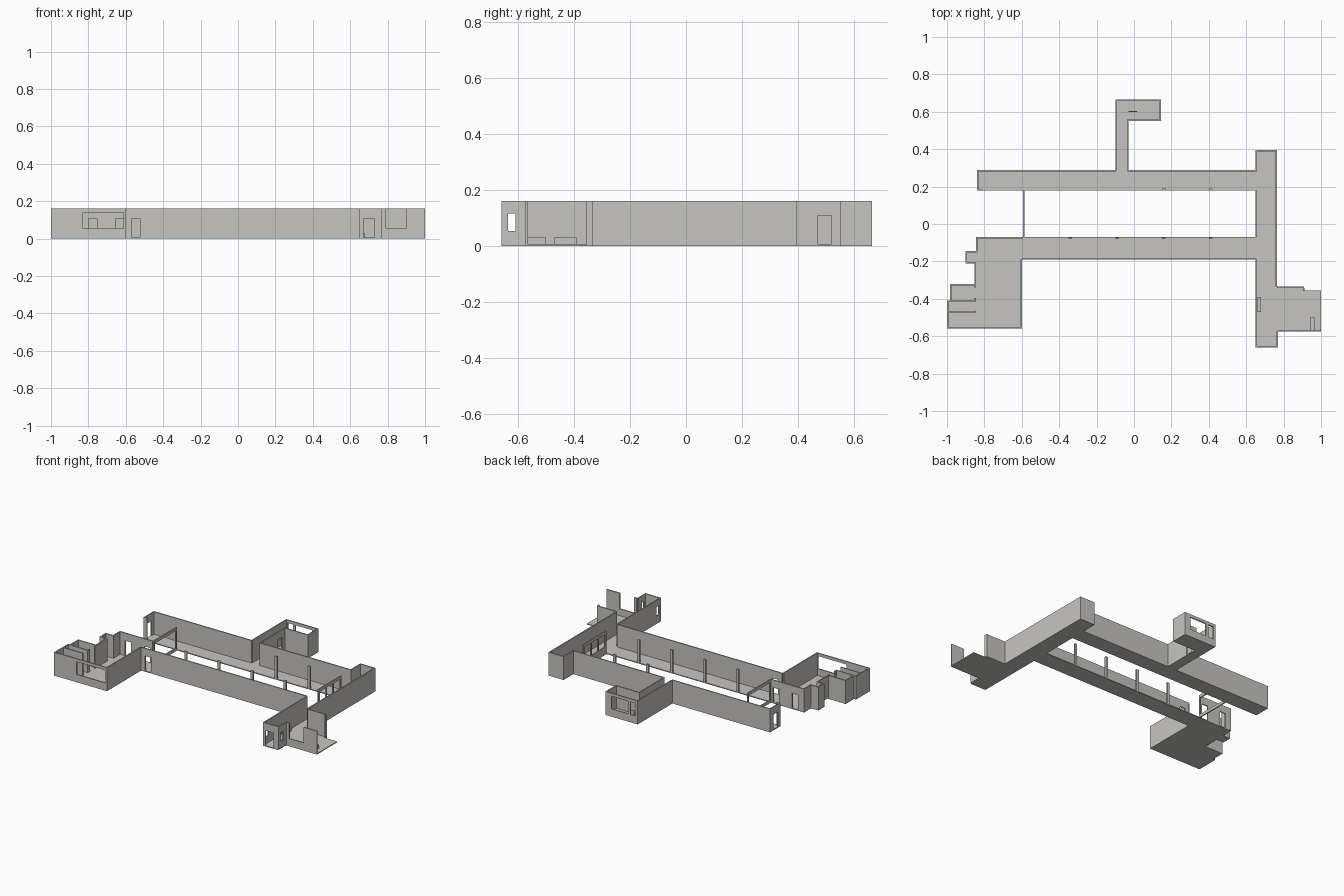
import bpy, bmesh
from mathutils import Matrix, Vector

if "Cube" in bpy.data.objects:
    bpy.data.objects.remove(bpy.data.objects["Cube"])

HEIGHT, SLAB, THICK = 0.16, 0.006, 0.008

stone = bpy.data.materials.new("warm_grey")
stone.use_nodes = True
colour = (0.57, 0.56, 0.53, 1)
stone.diffuse_color = colour
stone.node_tree.nodes["Principled BSDF"].inputs["Base Color"].default_value = colour


def boxes(name, parts):
    """One object from boxes given as (x0, x1, y0, y1, z0, z1)."""
    bm = bmesh.new()
    for x0, x1, y0, y1, z0, z1 in parts:
        centre = Vector((x0 + x1, y0 + y1, z0 + z1)) / 2
        size = Matrix.Diagonal((x1 - x0, y1 - y0, z1 - z0, 1))
        bmesh.ops.create_cube(bm, size=1, matrix=Matrix.Translation(centre) @ size)
    mesh = bpy.data.meshes.new(name)
    bm.to_mesh(mesh)
    bm.free()
    mesh.materials.append(stone)
    obj = bpy.data.objects.new(name, mesh)
    bpy.context.collection.objects.link(obj)


def wall(name, axis, at, start, end, openings=()):
    """Wall along an axis, centred on 'at'; openings are (from, to, bottom, top)."""
    spans, cursor = [], start
    for a, b, low, high in openings:
        spans.append((cursor, a, SLAB, HEIGHT))
        spans.append((a, b, SLAB, low))
        spans.append((a, b, high, HEIGHT))
        cursor = b
    spans.append((cursor, end, SLAB, HEIGHT))
    side = (at - THICK / 2, at + THICK / 2)
    boxes(name, [((a, b) + side if axis == "x" else side + (a, b)) + (low, high)
                 for a, b, low, high in spans if b > a and high > low])


def door(a, b):
    return (a, b, SLAB, 0.108)


def window(a, b, top=0.14):
    return (a, b, 0.053, top)


# Floor slabs
floors = {
    "north_corridor": (-0.84, 0.65, 0.18, 0.29),
    "north_branch": (-0.10, -0.03, 0.29, 0.55),
    "north_room": (-0.10, 0.145, 0.55, 0.665),
    "east_corridor": (0.65, 0.765, -0.66, 0.395),
    "south_corridor": (-0.60, 0.65, -0.19, -0.07),
    "west_hall": (-0.845, -0.60, -0.56, -0.07),
    "west_bay": (-1.0, -0.845, -0.56, -0.41),
    "west_closet": (-0.985, -0.845, -0.41, -0.32),
    "west_niche": (-0.90, -0.845, -0.21, -0.145),
    "east_room": (0.765, 1.0, -0.575, -0.355),
    "east_room_strip": (0.765, 0.91, -0.355, -0.335),
}
for name, (x0, x1, y0, y1) in floors.items():
    boxes(name + "_floor", [(x0, x1, y0, y1, 0, SLAB)])

# North corridor
wall("north_corridor_wall_west", "x", 0.286, -0.84, -0.096)
wall("north_corridor_wall_east", "x", 0.286, -0.034, 0.65)
wall("north_corridor_end", "y", -0.836, 0.18, 0.282, [door(0.205, 0.255)])
wall("north_corridor_return", "x", 0.184, -0.832, -0.815)

# North branch and its room
wall("branch_west_wall", "y", -0.096, 0.29, 0.665)
wall("branch_east_wall", "y", -0.034, 0.29, 0.55, [door(0.47, 0.52)])
wall("north_room_south_wall", "x", 0.554, -0.038, 0.145)
wall("north_room_east_wall", "y", 0.141, 0.558, 0.665)
wall("north_room_back_wall", "x", 0.661, -0.092, 0.137,
     [window(-0.085, -0.045), window(-0.025, 0.10)])
boxes("north_room_counter", [(-0.03, 0.015, 0.598, 0.604, SLAB, 0.05)])

# East corridor
wall("east_corridor_north_end", "x", 0.391, 0.65, 0.765)
wall("east_corridor_outer_wall", "y", 0.761, -0.335, 0.387)
wall("east_corridor_upper_wall", "y", 0.654, 0.282, 0.387)
wall("east_courtyard_windows", "y", 0.654, -0.07, 0.18,
     [window(-0.055, 0.015), window(0.025, 0.09), window(0.10, 0.168)])
wall("east_corridor_lower_wall", "y", 0.654, -0.66, -0.19, [window(-0.636, -0.61, 0.115)])
wall("porch_front_wall", "x", -0.656, 0.658, 0.765, [door(0.67, 0.73)])
wall("porch_east_wall", "y", 0.766, -0.66, -0.575, [window(-0.636, -0.61, 0.115)])

# East room, open on its outer side
wall("east_room_front_wall", "x", -0.571, 0.77, 1.0, [window(0.79, 0.90, HEIGHT)])
wall("east_room_north_wall", "x", -0.339, 0.765, 0.91)
wall("east_room_north_return", "y", 0.908, -0.357, -0.343)
boxes("east_room_bench", [(0.66, 0.68, -0.47, -0.39, SLAB, 0.03)])
boxes("east_room_step", [(0.94, 0.965, -0.567, -0.50, SLAB, 0.03)])

# South corridor
wall("south_corridor_wall", "x", -0.186, -0.60, 0.65, [door(-0.57, -0.525)])

# West hall and its small rooms
wall("west_courtyard_windows", "y", -0.59, -0.07, 0.18, [(-0.06, 0.168, 0.02, 0.14)])
boxes("west_courtyard_plinth", [(-0.594, -0.586, -0.07, 0.18, 0, SLAB)])
wall("hall_east_wall", "y", -0.604, -0.56, -0.19)
wall("hall_front_wall", "x", -0.556, -1.0, -0.608, [window(-0.83, -0.612)])
wall("hall_north_wall", "x", -0.074, -0.845, -0.594,
     [door(-0.80, -0.755), door(-0.655, -0.61)])
wall("hall_west_wall_upper", "y", -0.841, -0.145, -0.078)
wall("hall_west_wall_middle", "y", -0.849, -0.34, -0.206)
wall("niche_north_wall", "x", -0.149, -0.90, -0.837)
wall("niche_west_wall", "y", -0.896, -0.202, -0.153)
wall("niche_south_wall", "x", -0.206, -0.90, -0.853)
wall("closet_north_wall", "x", -0.324, -0.985, -0.853)
wall("closet_west_wall", "y", -0.981, -0.41, -0.328)
wall("closet_jamb", "y", -0.849, -0.41, -0.395)
wall("bay_north_wall", "x", -0.414, -1.0, -0.845)
wall("bay_divider", "x", -0.468, -0.992, -0.845)
wall("bay_west_wall", "y", -0.996, -0.552, -0.418)

# Courtyard posts
for side, y, places in (("south", -0.076, (-0.34, -0.09, 0.16, 0.41)),
                        ("north", 0.184, (0.16, 0.41))):
    for i, x in enumerate(places):
        boxes(f"{side}_post_{i + 1}",
              [(x - 0.009, x + 0.009, y - 0.005, y + 0.005, SLAB, HEIGHT)])
